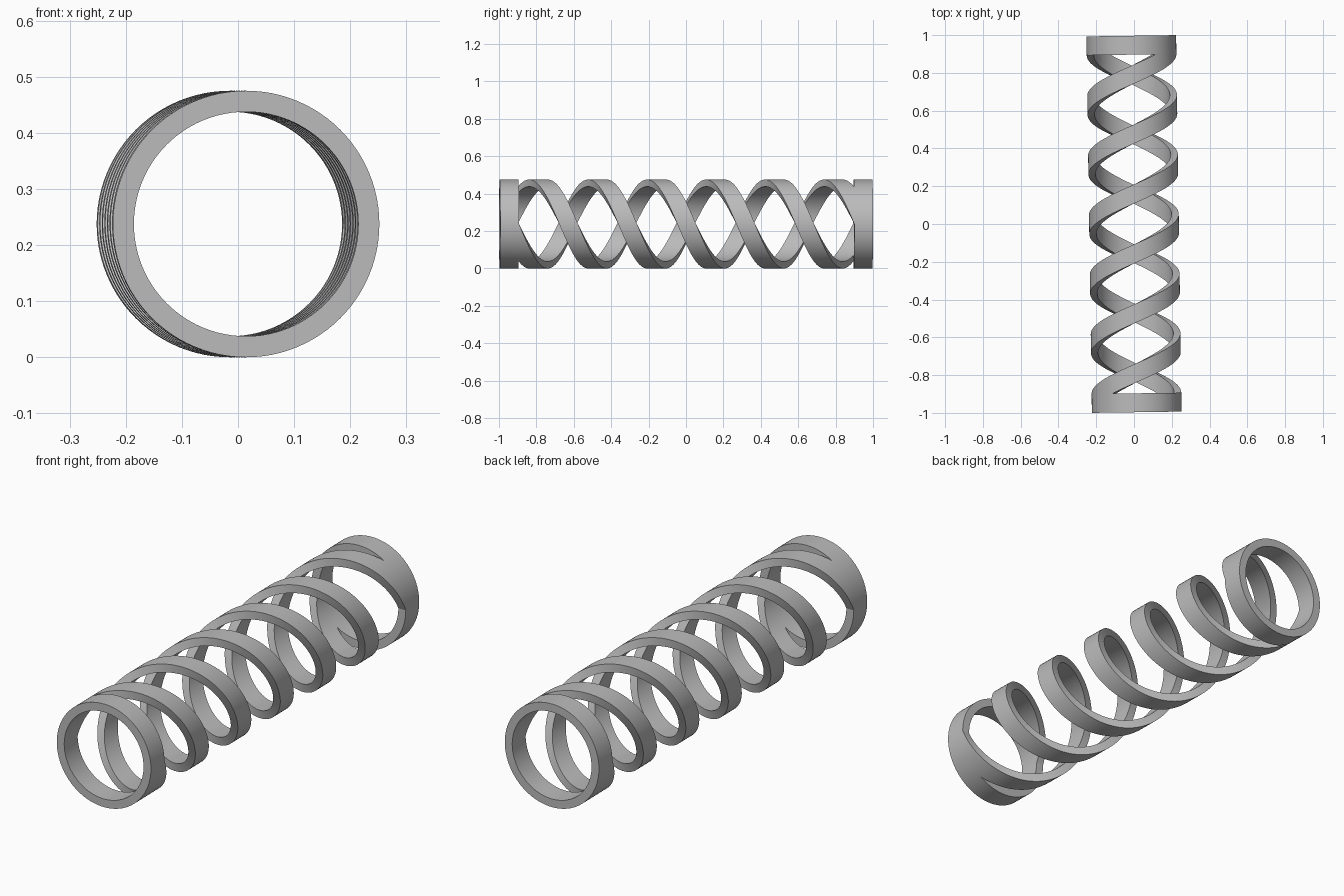
import bpy, bmesh, math
from mathutils import Matrix

if "Cube" in bpy.data.objects:
    bpy.data.objects.remove(bpy.data.objects["Cube"])

# Main dimensions
R_OUT, R_IN = 0.2375, 0.2      # tube radii
HALF, BAND = 0.9965, 0.1       # half length, axial width of the band
TURNS, SEG = 3, 96             # turns per strand, segments per turn
TILT = 0.0145                  # slight yaw of the whole spring

steel = bpy.data.materials.new("steel grey")
steel.diffuse_color = (0.5, 0.5, 0.5, 1)
steel.use_nodes = True
steel.node_tree.nodes["Principled BSDF"].inputs["Base Color"].default_value = steel.diffuse_color


def sweep(name, stations, closed):
    """Sweep the rectangular band section through (angle, axial centre) stations."""
    bm = bmesh.new()
    rings = []
    for a, y in stations:
        c, s = math.cos(a), math.sin(a)
        section = ((R_IN, -1), (R_OUT, -1), (R_OUT, 1), (R_IN, 1))
        rings.append([bm.verts.new((r * c, y + d * BAND / 2, r * s)) for r, d in section])
    pairs = list(zip(rings, rings[1:]))
    if closed:
        pairs.append((rings[-1], rings[0]))
    else:
        bm.faces.new(rings[0])
        bm.faces.new(rings[-1])
    for p, q in pairs:
        for i in range(4):
            j = (i + 1) % 4
            bm.faces.new((p[i], p[j], q[j], q[i]))
    bmesh.ops.recalc_face_normals(bm, faces=bm.faces)
    bm.transform(Matrix.Translation((0, 0, R_OUT)) @ Matrix.Rotation(TILT, 4, 'Z'))
    me = bpy.data.meshes.new(name)
    bm.to_mesh(me)
    bm.free()
    me.materials.append(steel)
    ob = bpy.data.objects.new(name, me)
    bpy.context.collection.objects.link(ob)
    bpy.ops.object.select_all(action='DESELECT')
    ob.select_set(True)
    bpy.context.view_layer.objects.active = ob
    bpy.ops.object.shade_smooth_by_angle(angle=math.radians(35))


end = HALF - BAND / 2
step = 2 * math.pi / SEG

# End rings
for name, y in (("front_ring", -end), ("back_ring", end)):
    sweep(name, [(-i * step, y) for i in range(SEG)], True)

# Two helical strands half a turn apart, running from ring to ring
n = TURNS * SEG
for name, phase in (("coil_strand_a", 0), ("coil_strand_b", math.pi)):
    sweep(name, [(phase - i * step, -end + 2 * end * i / n) for i in range(n + 1)], False)
